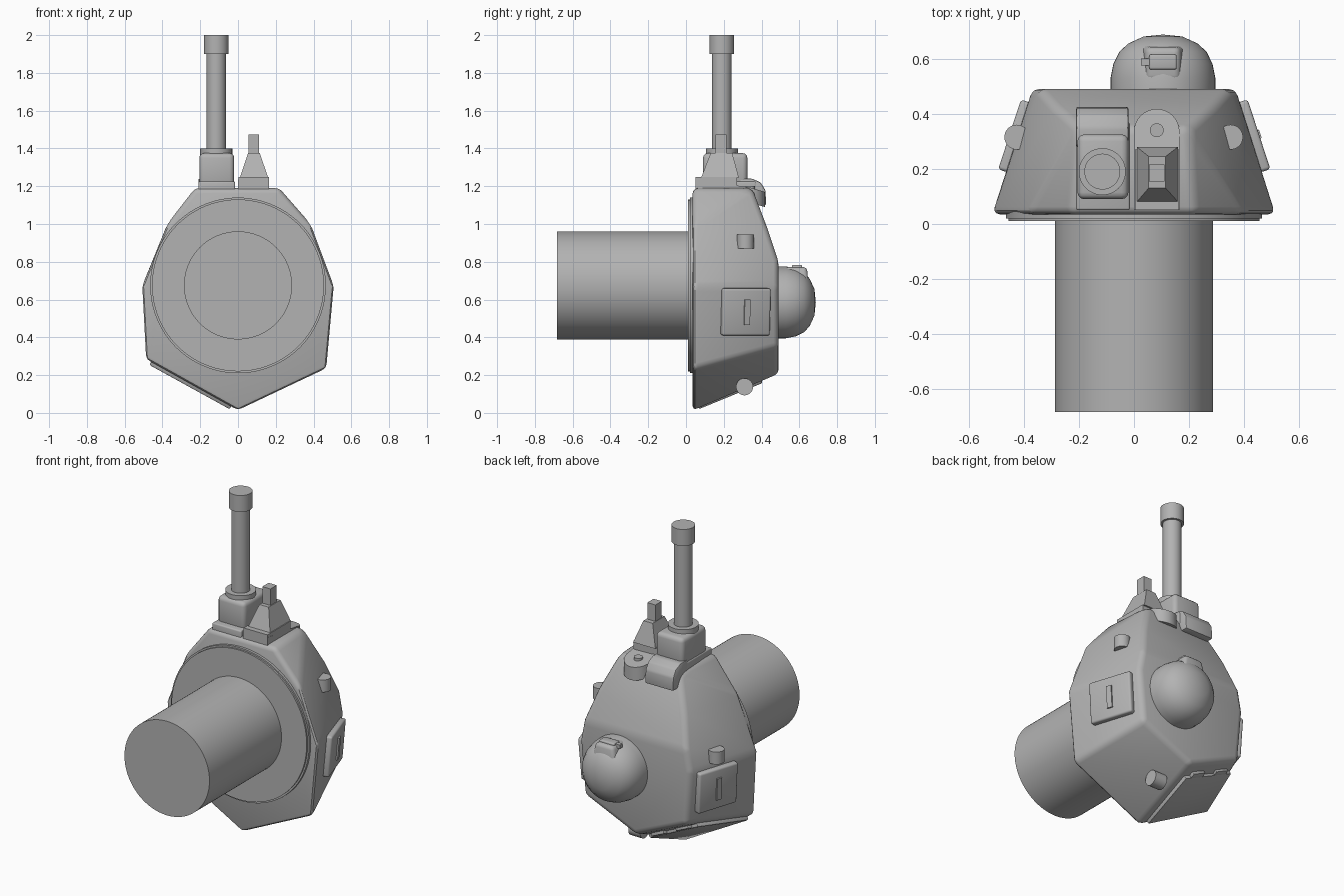
import bpy, bmesh, math
from mathutils import Vector, Matrix

old = bpy.data.objects.get("Cube")
if old:
    bpy.data.objects.remove(old, do_unlink=True)

# Single paint colour
grey = bpy.data.materials.new("armour_grey")
grey.use_nodes = True
grey.diffuse_color = (0.45, 0.45, 0.45, 1)
grey.node_tree.nodes["Principled BSDF"].inputs["Base Color"].default_value = (0.45, 0.45, 0.45, 1)


def finish(name, bm, bevel=0, segs=3, limit=20):
    """Round the sharp edges, then turn the bmesh into a shaded object."""
    if bevel:
        bmesh.ops.recalc_face_normals(bm, faces=bm.faces)
        edges = [e for e in bm.edges if e.is_manifold and e.calc_face_angle(0) > math.radians(limit)]
        bmesh.ops.bevel(bm, geom=edges, offset=bevel, segments=segs, profile=0.5,
                        affect='EDGES', clamp_overlap=True)
    bmesh.ops.recalc_face_normals(bm, faces=bm.faces)
    me = bpy.data.meshes.new(name)
    bm.to_mesh(me)
    bm.free()
    me.materials.append(grey)
    ob = bpy.data.objects.new(name, me)
    bpy.context.collection.objects.link(ob)
    bpy.ops.object.select_all(action='DESELECT')
    ob.select_set(True)
    bpy.context.view_layer.objects.active = ob
    bpy.ops.object.shade_smooth_by_angle(angle=math.radians(30))
    return ob


def hull(name, points, bevel=0, segs=3, limit=20):
    bm = bmesh.new()
    for p in points:
        bm.verts.new(p)
    res = bmesh.ops.convex_hull(bm, input=bm.verts)
    bmesh.ops.delete(bm, geom=[v for v in res["geom_interior"] if isinstance(v, bmesh.types.BMVert)],
                     context='VERTS')
    bmesh.ops.dissolve_limit(bm, angle_limit=math.radians(4), verts=bm.verts, edges=bm.edges)
    return finish(name, bm, bevel, segs, limit)


def box_points(x, y, z):
    return [(a, b, c) for a in x for b in y for c in z]


def box(name, x, y, z, bevel=0):
    return hull(name, box_points(x, y, z), bevel)


def cylinder(name, centre, radius, length, axis='Z', bevel=0, segments=48):
    turn = {'X': Matrix.Rotation(math.pi / 2, 4, 'Y'), 'Y': Matrix.Rotation(math.pi / 2, 4, 'X'),
            'Z': Matrix()}[axis]
    bm = bmesh.new()
    bmesh.ops.create_cone(bm, cap_ends=True, segments=segments, radius1=radius, radius2=radius,
                          depth=length, matrix=Matrix.Translation(centre) @ turn)
    return finish(name, bm, bevel, 2, 40)


def prism(name, outline, offset, bevel=0):
    """Sweep a flat outline along an offset vector."""
    bm = bmesh.new()
    face = bm.faces.new([bm.verts.new(p) for p in outline])
    ext = bmesh.ops.extrude_face_region(bm, geom=[face], use_keep_orig=True)
    bmesh.ops.translate(bm, vec=offset, verts=[v for v in ext["geom"] if isinstance(v, bmesh.types.BMVert)])
    return finish(name, bm, bevel, 2)


# Faceted turret shell: wide front outline, narrower back, sloped top
front = [(-0.23, 1.19), (0.22, 1.19), (0.395, 0.99), (0.515, 0.67), (0.475, 0.23),
         (0, 0.005), (-0.495, 0.28), (-0.515, 0.67), (-0.385, 0.99)]
shell = [(x, 0.035, z) for x, z in front]
for s in (-1, 1):
    shell += [(s * 0.2, 0.35, 1.19), (s * 0.29, 0.43, 0.98), (s * 0.345, 0.49, 0.8),
              (s * 0.37, 0.49, 0.67), (s * 0.34, 0.49, 0.35)]
shell.append((0, 0.49, 0.2))
hull("turret_shell", shell, 0.028, 3, 12)

# Round mantlet and gun barrel
cylinder("front_collar", (0, 0.035, 0.675), 0.465, 0.03, 'Y', segments=96)
cylinder("front_disc", (0, 0.03, 0.675), 0.455, 0.04, 'Y', segments=96)
cylinder("barrel", (0, -0.33, 0.675), 0.286, 0.705, 'Y', segments=96)

# Rear dome, lathed around the front-back axis
bm = bmesh.new()
profile = [(0.19, 0.46), (0.19, 0.53), (0.18, 0.58), (0.158, 0.625), (0.125, 0.655),
           (0.07, 0.68), (0.0, 0.687)]
verts = [bm.verts.new((0.105 + r, y, 0.585)) for r, y in profile]
edges = [bm.edges.new(pair) for pair in zip(verts, verts[1:])]
bmesh.ops.spin(bm, geom=verts + edges, cent=(0.105, 0, 0.585), axis=(0, 1, 0),
               angle=math.tau, steps=48)
bmesh.ops.remove_doubles(bm, verts=bm.verts, dist=0.0005)
finish("rear_dome", bm)
hull("dome_head", box_points((0.02, 0.19), (0.5, 0.65), (0.6, 0.66))
     + box_points((0.045, 0.165), (0.52, 0.64), (0.772,)), 0.02)
box("dome_cap", (0.055, 0.155), (0.56, 0.615), (0.76, 0.783), 0.008)
box("dome_cap_tab", (0.025, 0.06), (0.575, 0.6), (0.755, 0.778))

# Periscope mount with the tall mast
box("mast_plinth", (-0.21, -0.015), (0.05, 0.37), (1.15, 1.225), 0.008)
box("mast_block", (-0.205, -0.02), (0.09, 0.325), (1.2, 1.375), 0.025)
prism("mast_rear_hood", [(-0.21, y, z) for y, z in
      [(0.28, 1.24), (0.35, 1.24), (0.395, 1.22), (0.42, 1.18), (0.425, 1.1), (0.36, 1.1), (0.28, 1.16)]],
      (0.19, 0, 0), 0.008)
cylinder("mast_collar", (-0.115, 0.19, 1.38), 0.085, 0.04)
cylinder("mast_tube", (-0.115, 0.19, 1.65), 0.052, 0.52)
cylinder("mast_cap", (-0.115, 0.19, 1.95), 0.065, 0.1)

# Sight mount: round-ended sloping base, tapered pedestal and knob
lobe = [(0.0, 0.05), (0.165, 0.05)]
lobe += [(0.0825 + 0.0825 * math.cos(a), 0.335 + 0.0825 * math.sin(a))
         for a in (math.pi * i / 16 for i in range(17))]
prism("sight_base", [(x, y, 1.235 - max(0, y - 0.2) * 0.3) for x, y in lobe], (0, 0, -0.08))
cylinder("sight_bolt", (0.0825, 0.34, 1.192), 0.025, 0.02)
box("sight_plinth", (0.003, 0.163), (0.05, 0.27), (1.17, 1.25))
hull("sight_pedestal", box_points((0.01, 0.16), (0.08, 0.28), (1.245,))
     + box_points((0.053, 0.115), (0.13, 0.245), (1.375,)))
box("sight_knob", (0.055, 0.11), (0.155, 0.215), (1.36, 1.475))

# Side hatches, each lying on its sloping flank
for side, s in (("left", 1), ("right", -1)):
    normal = Vector((s * 0.95, 0.31, -0.08 if s > 0 else -0.06)).normalized()
    along = Vector((0, 0, 1)).cross(normal).normalized()
    up = normal.cross(along)
    frame = Matrix((along, up, normal)).transposed().to_4x4()
    place = Matrix.Translation((s * 0.421, 0.315, 0.535)) @ frame
    for part, half_w, half_h, low, high, round_off in (("hatch", 0.133, 0.125, -0.03, 0.025, 0.012),
                                                       ("hatch_handle", 0.016, 0.067, 0.0, 0.034, 0)):
        ob = box(f"{side}_{part}", (-half_w, half_w), (-half_h, half_h), (low, high), round_off)
        ob.data.transform(place)

# Small lugs on the flanks and underside
cylinder("left_lug", (0.35, 0.315, 0.908), 0.045, 0.075)
cylinder("right_lug", (-0.425, 0.315, 0.73), 0.045, 0.075)
cylinder("lower_lug", (0.1, 0.31, 0.138), 0.045, 0.08, 'X')

# Escape hatch covering the lower right facet
corners = [Vector(p) for p in ((-0.495, 0.035, 0.28), (0, 0.035, 0.005), (-0.34, 0.49, 0.35), (0, 0.49, 0.2))]
out = (corners[2] - corners[0]).cross(corners[1] - corners[0]).normalized()
if out.z > 0:
    out = -out


def on_facet(u, v, lift=0):
    a, b, c, d = corners
    return a.lerp(b, u).lerp(c.lerp(d, u), v) + out * lift


def facet_plate(name, u, v, low, high, bevel):
    hull(name, [on_facet(a, b, h) for a in u for b in v for h in (low, high)], bevel, 2)


facet_plate("escape_hatch", (0.05, 0.93), (0.06, 0.8), -0.02, 0.022, 0.008)
for i, u in enumerate(((0.15, 0.38), (0.6, 0.83))):
    facet_plate(f"escape_hatch_hinge_{i + 1}", u, (0.78, 0.86), -0.02, 0.02, 0.004)
